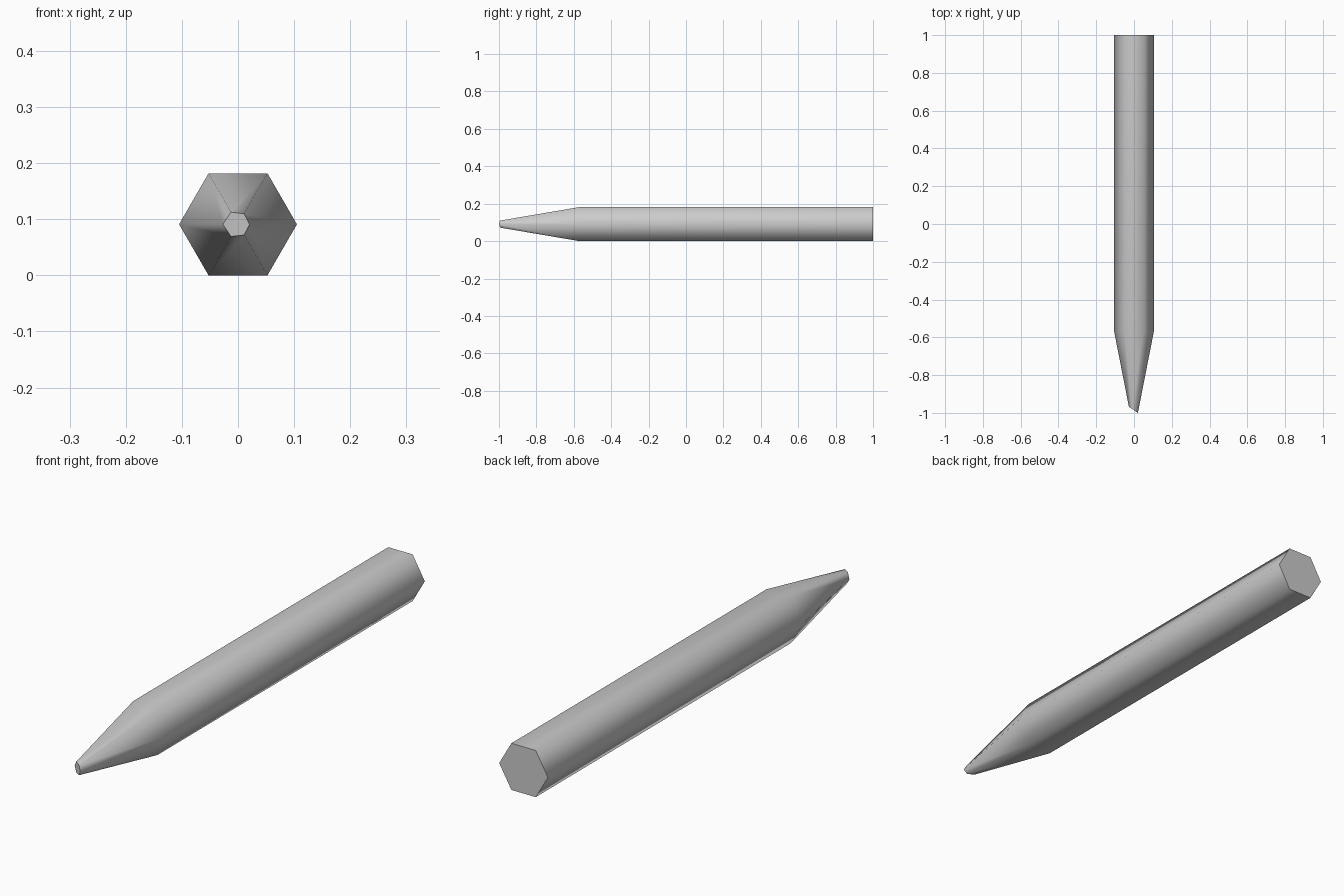
import bpy, bmesh, math
from mathutils import Matrix, Vector

cube = bpy.data.objects.get("Cube")
if cube:
    bpy.data.objects.remove(cube, do_unlink=True)

RADIUS = 0.105
CENTRE_Z = RADIUS * math.cos(math.pi / 6)
SHOULDER_Y, BACK_Y, APEX_Y = -0.57, 1.0, -1.105


def make_material(name, colour):
    mat = bpy.data.materials.new(name)
    mat.use_nodes = True
    mat.diffuse_color = colour
    mat.node_tree.nodes["Principled BSDF"].inputs["Base Color"].default_value = colour
    return mat


def hexagon(bm, y, radius):
    return [bm.verts.new((radius * math.cos(a), y, CENTRE_Z + radius * math.sin(a)))
            for a in (math.radians(60 * i) for i in range(6))]


bm = bmesh.new()

# Hexagonal shaft and tapered point
back = hexagon(bm, BACK_Y, RADIUS)
shoulder = hexagon(bm, SHOULDER_Y, RADIUS)
apex = bm.verts.new((0, APEX_Y, CENTRE_Z))
bm.faces.new(back)
for i in range(6):
    j = (i + 1) % 6
    bm.faces.new((back[i], back[j], shoulder[j], shoulder[i]))
    bm.faces.new((shoulder[i], shoulder[j], apex))

# Slanted cut that blunts the point
cut = bmesh.ops.bisect_plane(
    bm, geom=bm.verts[:] + bm.edges[:] + bm.faces[:],
    plane_co=Vector((0.02, -1.0, CENTRE_Z)),
    plane_no=Vector((-0.7, -1.0, 0)), clear_outer=True)
rim = [e for e in cut["geom_cut"] if isinstance(e, bmesh.types.BMEdge)]
bmesh.ops.contextual_create(bm, geom=rim)
bmesh.ops.recalc_face_normals(bm, faces=bm.faces[:])

# Smooth sides, flat end faces with crisp rims
for face in bm.faces:
    face.smooth = len(face.verts) != 6
for edge in bm.edges:
    edge.smooth = all(f.smooth for f in edge.link_faces)

mesh = bpy.data.meshes.new("pencil_body")
bm.to_mesh(mesh)
bm.free()
mesh.materials.append(make_material("plain grey", (0.6, 0.6, 0.6, 1)))
pencil = bpy.data.objects.new("pencil_body", mesh)
bpy.context.collection.objects.link(pencil)
